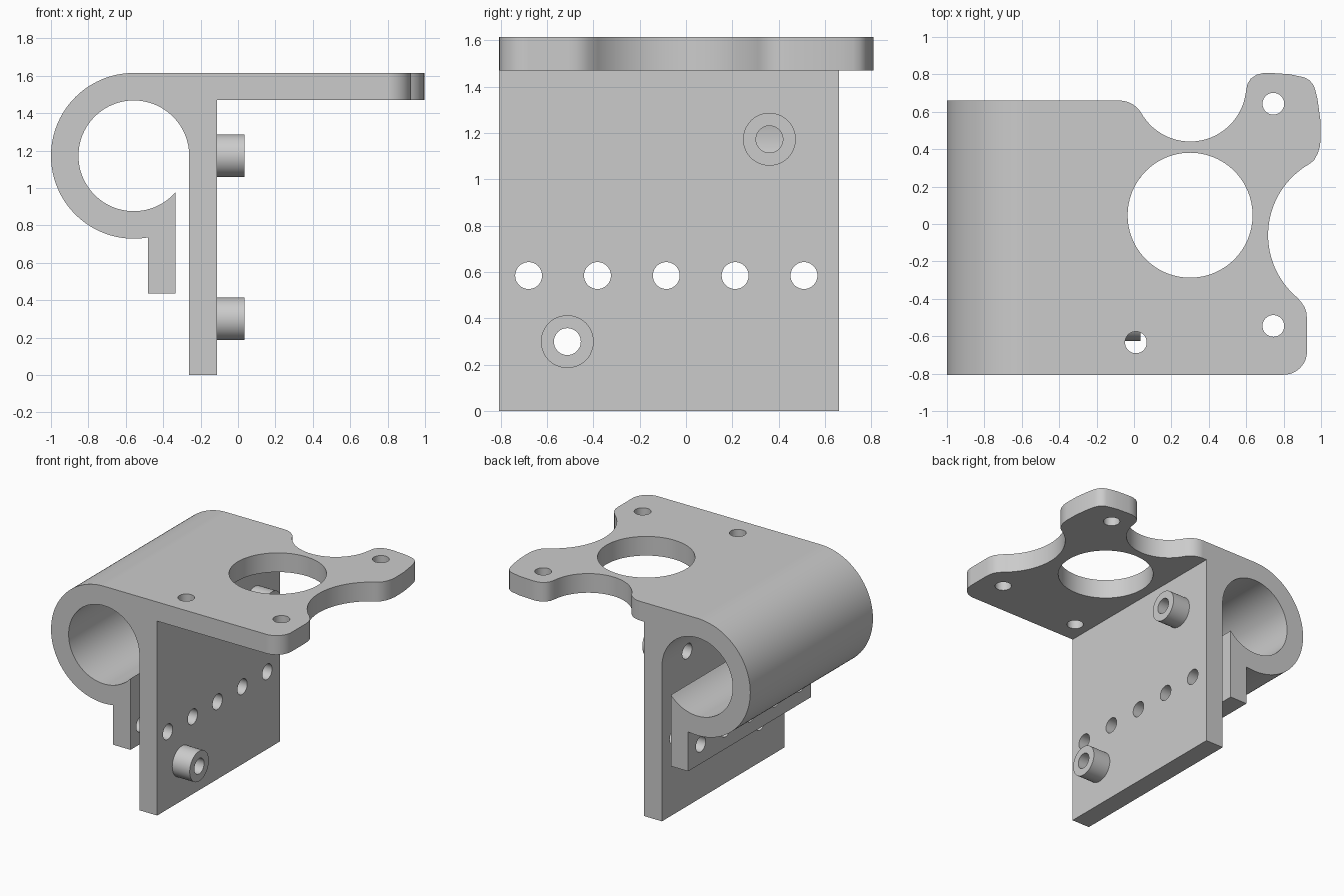
import bpy, bmesh
from math import sin, cos, radians
from mathutils import Vector

if "Cube" in bpy.data.objects:
    bpy.data.objects.remove(bpy.data.objects["Cube"], do_unlink=True)

grey = bpy.data.materials.new("light grey")
grey.use_nodes = True
colour = (0.6, 0.6, 0.6, 1)
grey.diffuse_color = colour
grey.node_tree.nodes["Principled BSDF"].inputs["Base Color"].default_value = colour


def arc(cx, cy, r, a0, a1, steps):
    """Points on an arc, angles in degrees."""
    angles = [radians(a0 + (a1 - a0) * i / steps) for i in range(steps + 1)]
    return [(cx + r * cos(a), cy + r * sin(a)) for a in angles]


def prism(name, points, axis, start, end):
    """Extrude a 2D outline along axis x, y or z."""
    place = {"x": lambda u, v: (start, u, v),
             "y": lambda u, v: (u, start, v),
             "z": lambda u, v: (u, v, start)}[axis]
    bm = bmesh.new()
    face = bm.faces.new([bm.verts.new(place(u, v)) for u, v in points])
    out = bmesh.ops.extrude_face_region(bm, geom=[face])
    shift = Vector([(end - start) * (axis == a) for a in "xyz"])
    moved = [g for g in out["geom"] if isinstance(g, bmesh.types.BMVert)]
    bmesh.ops.translate(bm, verts=moved, vec=shift)
    bmesh.ops.recalc_face_normals(bm, faces=bm.faces)
    mesh = bpy.data.meshes.new(name)
    bm.to_mesh(mesh)
    bm.free()
    mesh.materials.append(grey)
    obj = bpy.data.objects.new(name, mesh)
    bpy.context.collection.objects.link(obj)
    return obj


def rod(name, u, v, r, axis, start, end, steps=48):
    return prism(name, arc(u, v, r, 0, 360, steps)[:-1], axis, start, end)


def combine(target, tool, operation):
    """Apply a boolean, then remove the tool."""
    mod = target.modifiers.new("combine", "BOOLEAN")
    mod.operation, mod.solver, mod.object = operation, "EXACT", tool
    bpy.context.view_layer.objects.active = target
    bpy.ops.object.modifier_apply(modifier=mod.name)
    bpy.data.objects.remove(tool, do_unlink=True)


# Side profile: split clamp ring, hanging flange, upright plate and top plate
ring_x, ring_z = -0.557, 1.172
profile = arc(ring_x, ring_z, 0.443, 90, 280, 64)
profile += [(-0.48, 0.437), (-0.335, 0.437)]
profile += arc(ring_x, ring_z, 0.296, 318.5, 0, 90)
profile += [(-0.261, 0), (-0.112, 0), (-0.112, 1.47), (1.1, 1.47), (1.1, 1.615)]
bracket = prism("clamp_bracket", profile, "y", -0.95, 0.95)

# Plan outline with scalloped edges and rounded lugs
outline = [(-1.2, -0.806)]
outline += arc(0.80, -0.681, 0.125, 270, 360, 12)
outline += [(0.925, -0.51), (0.922, -0.475), (0.912, -0.445), (0.896, -0.42)]
outline += arc(1.154, -0.059, 0.437, 230, 120, 40)
outline += [(0.962, 0.34), (0.982, 0.376), (0.994, 0.415), (0.998, 0.455),
            (0.996, 0.56), (0.981, 0.668), (0.968, 0.722), (0.955, 0.75),
            (0.936, 0.77), (0.91, 0.784), (0.83, 0.801), (0.725, 0.808),
            (0.69, 0.807), (0.655, 0.798), (0.625, 0.778), (0.607, 0.75),
            (0.6, 0.715)]
outline += arc(0.30, 0.741, 0.30, -8, -150, 40)
outline += arc(-0.079, 0.522, 0.138, 30, 90, 12)
outline += [(-1.2, 0.66)]
combine(bracket, prism("outline_cutter", outline, "z", -0.2, 1.9), "INTERSECT")

# Two hollow bosses on the upright plate
for y, z in [(-0.512, 0.3), (0.36, 1.173)]:
    combine(bracket, rod("boss", y, z, 0.114, "x", -0.2, 0.034), "UNION")
    combine(bracket, rod("boss_hole", y, z, 0.058, "x", -0.32, 0.1), "DIFFERENCE")

# Row of clamp bolt holes through flange and upright plate
for i in range(5):
    combine(bracket, rod("bolt_hole", -0.679 + 0.297 * i, 0.585, 0.058, "x", -0.6, 0.1),
            "DIFFERENCE")

# Large opening and mounting holes in the top plate
combine(bracket, rod("opening", 0.30, 0.047, 0.334, "z", 1.4, 1.7, 96), "DIFFERENCE")
for x, y in [(0.01, -0.633), (0.745, -0.545), (0.745, 0.643)]:
    combine(bracket, rod("mount_hole", x, y, 0.058, "z", 1.4, 1.7), "DIFFERENCE")

# Smooth curved walls, crisp edges
bpy.ops.object.select_all(action="DESELECT")
bracket.select_set(True)
bpy.context.view_layer.objects.active = bracket
bpy.ops.object.shade_smooth_by_angle(angle=radians(30))
weighted = bracket.modifiers.new("weighted normals", "WEIGHTED_NORMAL")
weighted.keep_sharp = True
